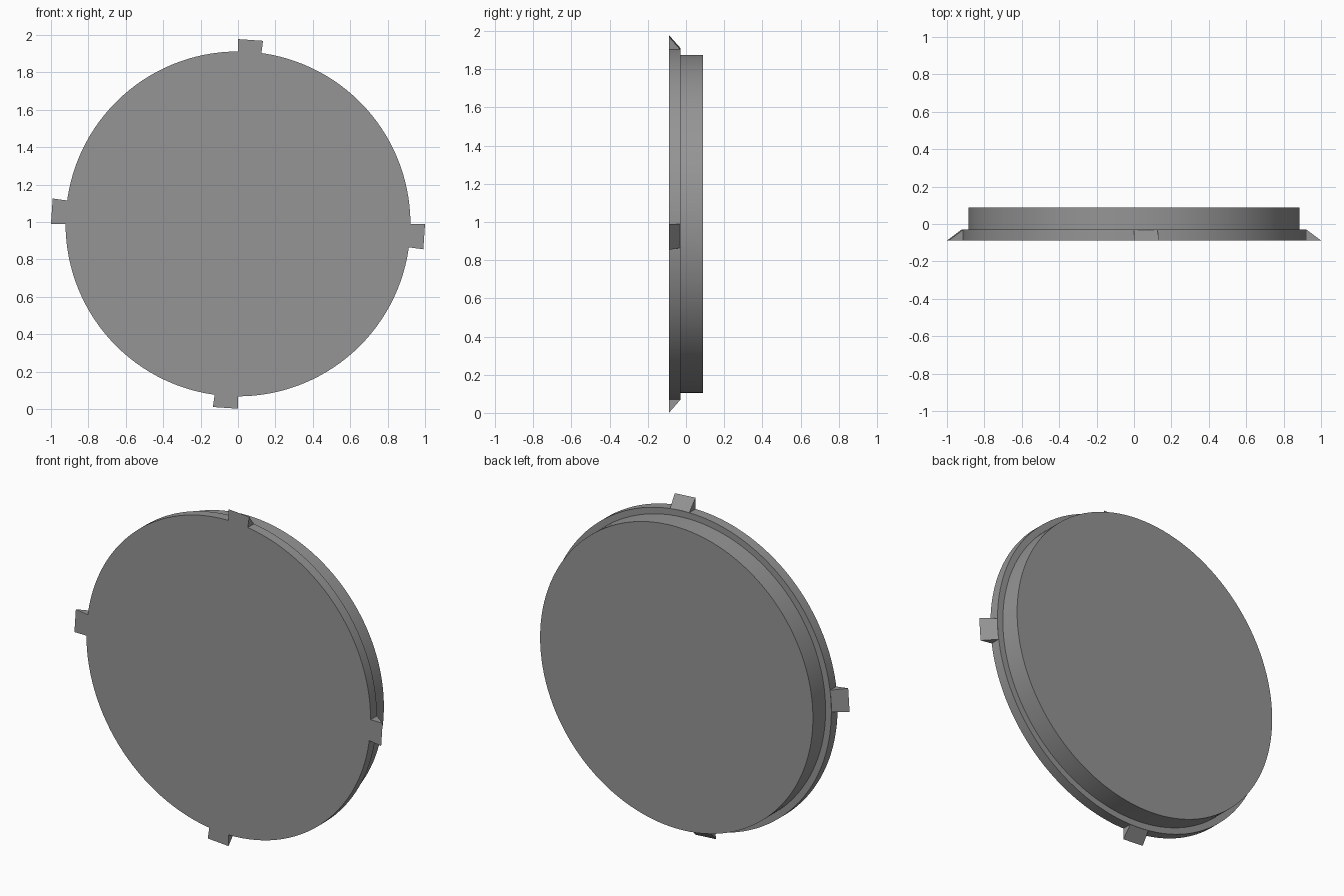
import bpy, bmesh, math
from mathutils import Matrix, Vector

if "Cube" in bpy.data.objects:
    bpy.data.objects.remove(bpy.data.objects["Cube"])

CZ = 0.99           # height of the disc centre
FRONT, STEP, BACK = -0.088, -0.03, 0.088
TAB_ANGLE = math.radians(7.8)

grey = bpy.data.materials.new("mid grey")
grey.diffuse_color = (0.30, 0.30, 0.30, 1)
grey.use_nodes = True
grey.node_tree.nodes["Principled BSDF"].inputs["Base Color"].default_value = grey.diffuse_color


def make_object(name, bm):
    bmesh.ops.recalc_face_normals(bm, faces=bm.faces[:])
    mesh = bpy.data.meshes.new(name)
    bm.to_mesh(mesh)
    bm.free()
    mesh.materials.append(grey)
    obj = bpy.data.objects.new(name, mesh)
    bpy.context.collection.objects.link(obj)
    return obj


def smooth(obj):
    bpy.ops.object.select_all(action='DESELECT')
    obj.select_set(True)
    bpy.context.view_layer.objects.active = obj
    bpy.ops.object.shade_smooth_by_angle(angle=math.radians(30))


# Stepped lid: wide front flange and narrower rear plug in one closed body
bm = bmesh.new()
SEG = 128
rings = []
for r, y in [(0.922, FRONT), (0.922, STEP), (0.885, STEP), (0.885, BACK)]:
    rings.append([bm.verts.new((r * math.cos(a), y, CZ + r * math.sin(a)))
                  for a in (math.tau * i / SEG for i in range(SEG))])
for lo, hi in zip(rings, rings[1:]):
    for i in range(SEG):
        j = (i + 1) % SEG
        bm.faces.new((lo[i], lo[j], hi[j], hi[i]))
bm.faces.new(rings[0])
bm.faces.new(rings[-1])
smooth(make_object("lid_body", bm))


# Wedge tabs with an angled screw hole, one at each quarter turn
def add_tab(name, turn, reach):
    def place(r, y, a):
        a = turn - a
        return Vector((r * math.cos(a), y, CZ + r * math.sin(a)))

    bm = bmesh.new()
    profile = [(0.915, FRONT), (reach, FRONT), (0.922, STEP), (0.915, STEP)]
    ends = [[bm.verts.new(place(r, y, a)) for r, y in profile]
            for a in (0, TAB_ANGLE)]
    bm.faces.new(ends[0])
    bm.faces.new(ends[1])
    for i in range(4):
        j = (i + 1) % 4
        bm.faces.new((ends[0][i], ends[0][j], ends[1][j], ends[1][i]))
    tab = make_object(name, bm)

    # Hole cutter, square to the sloping face
    mid = TAB_ANGLE / 2
    centre = place((reach + 0.922) / 2, (FRONT + STEP) / 2, mid)
    outward = place(1, 0, mid) - Vector((0, 0, CZ))
    normal = (outward * (STEP - FRONT) + Vector((0, reach - 0.922, 0))).normalized()
    bm = bmesh.new()
    bmesh.ops.create_cone(bm, cap_ends=True, segments=20, radius1=0.011,
                          radius2=0.011, depth=0.07)
    turn_to = normal.to_track_quat('Z', 'Y').to_matrix().to_4x4()
    bm.transform(Matrix.Translation(centre + normal * 0.004) @ turn_to)
    cutter = make_object(name + "_hole_cutter", bm)
    cutter.hide_render = True
    cutter.hide_viewport = True

    cut = tab.modifiers.new("screw hole", 'BOOLEAN')
    cut.operation = 'DIFFERENCE'
    cut.solver = 'EXACT'
    cut.object = cutter


for side, quarter, reach in [("right", 0, 1.0), ("top", 1, 0.988),
                             ("left", 2, 1.0), ("bottom", 3, 0.988)]:
    add_tab(side + "_tab", quarter * math.pi / 2, reach)
